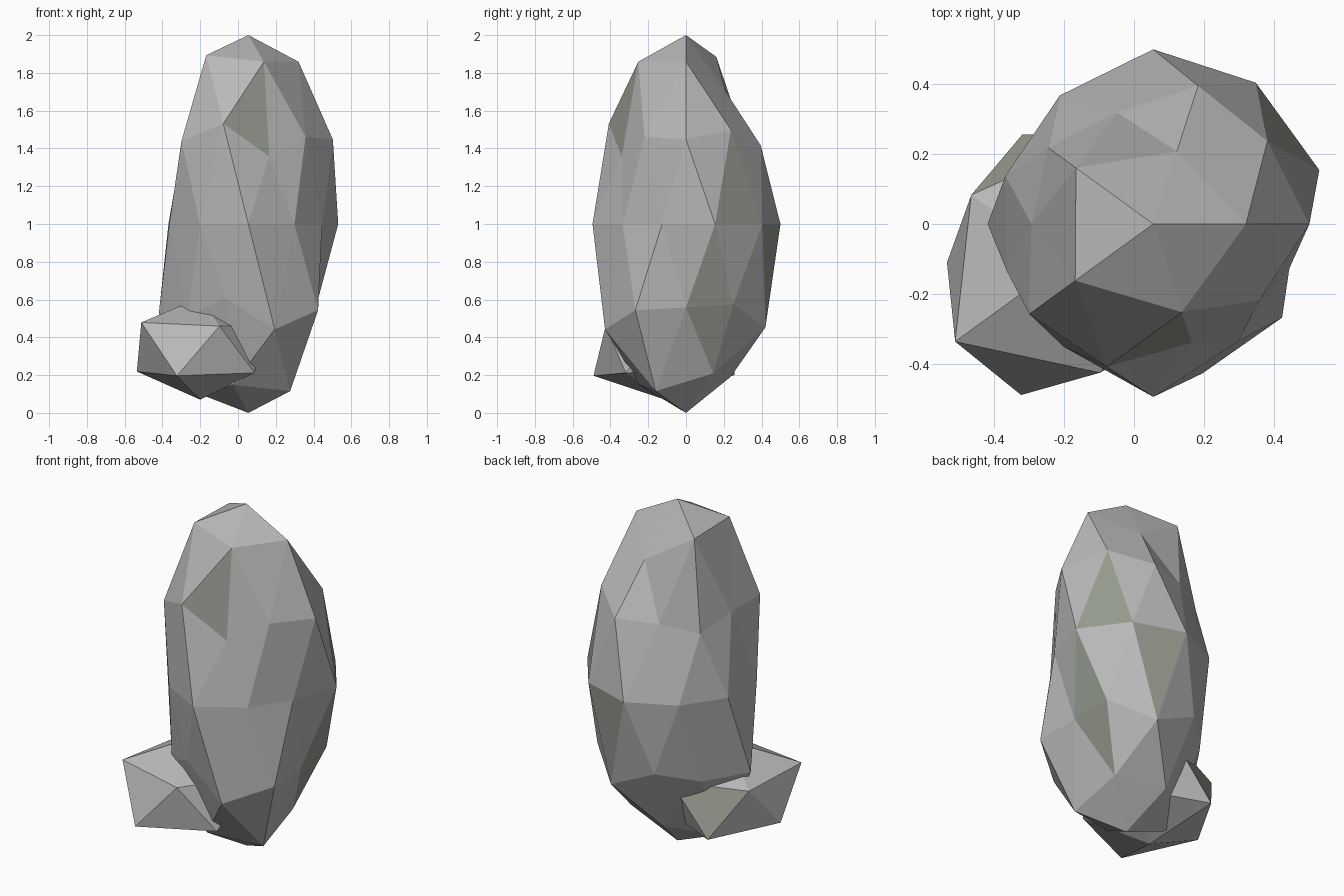
import bpy, bmesh, math
from mathutils import Vector

if "Cube" in bpy.data.objects:
    bpy.data.objects.remove(bpy.data.objects["Cube"])


def material(name, color):
    m = bpy.data.materials.new(name)
    m.diffuse_color = (*color, 1)
    m.use_nodes = True
    m.node_tree.nodes["Principled BSDF"].inputs["Base Color"].default_value = m.diffuse_color
    return m


STONE = material("grey stone", (0.48, 0.48, 0.48))
MOSS = material("mossy grey", (0.30, 0.325, 0.275))


def rock(name, subdivisions, center, radii, factors, mossy):
    """Faceted ball: every corner is pushed in or out, ring by ring from the top."""
    bm = bmesh.new()
    bmesh.ops.create_icosphere(bm, subdivisions=subdivisions, radius=1)

    # mossy facets, picked by the direction they face
    for d in mossy:
        d = Vector(d).normalized()
        max(bm.faces, key=lambda f: f.calc_center_median().normalized().dot(d)).material_index = 1

    # corners ordered by height, then counter-clockwise from +x
    def order(v):
        pole = abs(v.co.z) > 0.99
        az = 0 if pole else round(math.degrees(math.atan2(v.co.y, v.co.x))) % 360
        return (-round(v.co.z, 2), az)

    for v, s in zip(sorted(bm.verts, key=order), factors):
        v.co = Vector(center) + Vector([c * r * s for c, r in zip(v.co, radii)])

    mesh = bpy.data.meshes.new(name)
    bm.to_mesh(mesh)
    bm.free()
    mesh.materials.append(STONE)
    mesh.materials.append(MOSS)
    obj = bpy.data.objects.new(name, mesh)
    bpy.context.collection.objects.link(obj)
    return obj


# tall standing boulder
rock("standing_boulder", 2, (0.055, 0, 1), (0.5, 0.5, 1),
     [1,
      1.01, 0.83, 1.04, 1.05, 1.01,
      0.95, 0.79, 0.82, 1.01, 0.88,
      1.00, 0.93, 0.83, 0.98, 0.80,
      1.00, 1.00, 1.00, 0.91, 0.89, 0.88, 0.87, 0.99, 0.83, 0.82,
      0.95, 0.95, 1.06, 0.88, 1.02,
      0.84, 1.04, 0.92, 0.93, 1.06,
      0.93, 0.95, 1.05, 1.00, 1.04,
      1],
     [(0.06, -0.72, 0.61), (0.74, 0.54, 0.18), (0.84, 0.28, -0.32),
      (0.67, 0.28, -0.61), (0.28, 0.87, -0.18)])

# small stone leaning into its foot
rock("small_stone", 1, (-0.2, -0.11, 0.34), (0.375, 0.375, 0.27),
     [1,
      1.00, 1.15, 0.98, 1.15, 0.99,
      1.00, 1.15, 1.00, 1.19, 1.06,
      1],
     [(-0.24, 0.74, 0.15)])
